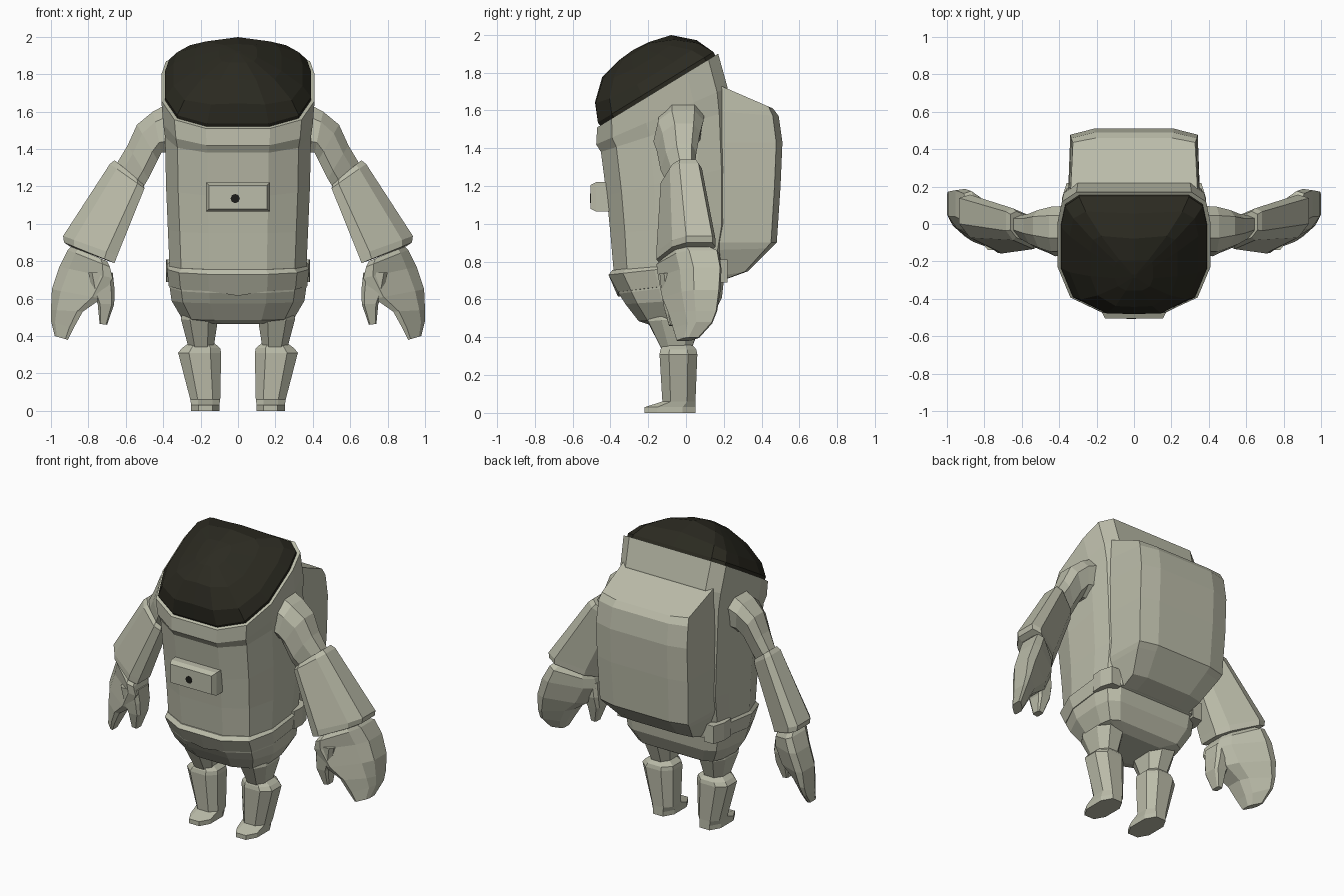
import bpy, bmesh
from mathutils import Vector


def material(name, rgb):
    m = bpy.data.materials.new(name)
    m.diffuse_color = (*rgb, 1)
    return m


SUIT = material("suit_grey_green", (0.50, 0.505, 0.40))
GLASS = material("dark_visor", (0.024, 0.023, 0.015))
BLACK = material("button_black", (0.012, 0.012, 0.01))


def loft(name, rings, mat):
    """Skin a stack of equal-length point rings and cap both ends."""
    bm = bmesh.new()
    vr = [[bm.verts.new(p) for p in r] for r in rings]
    n = len(vr[0])
    for a, b in zip(vr, vr[1:]):
        for i in range(n):
            j = (i + 1) % n
            bm.faces.new((a[i], a[j], b[j], b[i]))
    bm.faces.new(vr[0])
    bm.faces.new(vr[-1])
    bmesh.ops.recalc_face_normals(bm, faces=bm.faces)
    me = bpy.data.meshes.new(name)
    bm.to_mesh(me)
    bm.free()
    me.materials.append(mat)
    ob = bpy.data.objects.new(name, me)
    bpy.context.collection.objects.link(ob)
    return ob


def hull_ring(half, yf, zf, yb, zb, w):
    """Symmetric ring tilted from front (yf, zf) to back (yb, zb)."""
    full = half + [(-u, v) for u, v in reversed(half) if u]
    return [Vector((u * w, yf + (yb - yf) * v, zf + (zb - zf) * v)) for u, v in full]


def limb_ring(c, x0, z0, x1, z1, y0, y1, skew=0):
    """Chamfered ring spanning inner to outer point and y0 to y1."""
    d = 1 - c
    shape = [(c, 0), (d, 0), (1, c), (1, d), (d, 1), (c, 1), (0, d), (0, c)]
    return [Vector((x0 + (x1 - x0) * u, y0 + (y1 - y0) * v + skew * (u - .5),
                    z0 + (z1 - z0) * u)) for u, v in shape]


def both_sides(name, rings, mat=SUIT):
    loft(name + "_right", rings, mat)
    loft(name + "_left", [[Vector((-p[0], p[1], p[2])) for p in r] for r in rings], mat)


def limb(name, rows, chamfer=.25):
    both_sides(name, [limb_ring(chamfer, *r) for r in rows])


# Torso with tilted collar
BODY = [(.42, .0), (.83, .12), (1, .38), (1, .74), (.94, .92), (.75, 1)]
RIM = (-.47, 1.51, .17, 1.90, .41)
loft("torso", [hull_ring(BODY, *r) for r in [
    RIM,
    (-.475, 1.42, .22, 1.72, .40),
    (-.45, 1.38, .23, 1.60, .39),
    (-.42, 1.15, .24, 1.30, .385),
    (-.40, .95, .24, 1.00, .375),
    (-.38, .72, .20, .79, .365),
    (-.355, .63, .20, .70, .365),
    (-.32, .575, .19, .61, .355),
    (-.25, .485, .14, .51, .30),
    (-.19, .465, .08, .475, .18)]], SUIT)

# Domed visor rising off the collar plane, falling away to the sides
centre = Vector((0, -.15, 1.705))
normal = Vector((0, -.39, .64)).normalized()
outline = hull_ring([(0, 0)] + BODY + [(0, 1)], *RIM)
dome = []
for s, h, drop in [(.95, -.02, 0), (.955, .02, 0), (.84, .12, .3),
                   (.57, .213, .9), (.25, .243, 1), (.03, .25, 0)]:
    ring = [centre + (p - centre) * s for p in outline]
    dome.append([p + normal * (h - drop * p.x ** 2) for p in ring])
loft("visor", dome, GLASS)

# Belt, its lower edge dipping at the front centre
belt = [hull_ring([(0, 0)] + BODY, *r) for r in [
    (-.39, .755, .21, .815, .36), (-.41, .73, .225, .80, .38),
    (-.36, .64, .215, .71, .37), (-.33, .64, .19, .70, .35)]]
for ring in belt[2:]:
    ring[0].z -= .025
loft("belt", belt, SUIT)


def tab_ring(z):
    return [(.30, .06, z), (.38, .06, z), (.385, .14, z), (.36, .22, z), (.29, .22, z)]


both_sides("belt_tab", [tab_ring(.69), tab_ring(.81)])

# Backpack
PACK = [(1, 0), (.96, .92), (.6, 1)]
loft("backpack", [hull_ring(PACK, *r) for r in [
    (.16, 1.74, .46, 1.61, .34), (.10, 1.60, .49, 1.57, .35),
    (.10, 1.43, .51, 1.43, .355), (.10, 1.20, .50, 1.20, .355),
    (.10, .90, .48, .90, .345), (.10, .86, .45, .87, .335),
    (.10, .71, .33, .75, .28), (.10, .69, .22, .71, .27)]], SUIT)


# Chest control box and its button
def rect(y, w, z0, z1):
    return [(-w, y, z0), (w, y, z0), (w, y, z1), (-w, y, z1)]


loft("chest_box", [rect(-.39, .17, 1.065, 1.22), rect(-.475, .17, 1.065, 1.22),
                   rect(-.505, .155, 1.08, 1.205)], SUIT)
bpy.ops.mesh.primitive_cylinder_add(vertices=8, radius=.025, depth=.008,
                                    location=(-.015, -.503, 1.135), rotation=(1.5708, 0, 0))
bpy.context.object.name = "chest_button"
bpy.context.object.data.materials.append(BLACK)

# Arms, each turned so the outer edge sits further back
limb("upper_arm", [
    (.34, 1.38, .36, 1.65, -.15, .09, .03),
    (.41, 1.38, .455, 1.60, -.16, .08, .05),
    (.43, 1.34, .54, 1.53, -.14, .06, .06),
    (.48, 1.24, .59, 1.42, -.12, .04, .06),
    (.51, 1.19, .65, 1.32, -.09, .03, .06)])
limb("forearm", [
    (.51, 1.22, .66, 1.34, -.09, .05, .06),
    (.50, 1.19, .685, 1.32, -.11, .06, .08),
    (.645, .83, .935, .935, -.115, .115, .14),
    (.66, .79, .93, .90, -.115, .115, .14),
    (.69, .80, .90, .88, -.09, .09, .11)], .2)
limb("hand", [
    (.70, .80, .89, .88, -.09, .10, .11),
    (.685, .77, .91, .86, -.105, .125, .16),
    (.67, .71, .955, .77, -.09, .13, .18),
    (.73, .60, .995, .65, -.075, .13, .16),
    (.83, .53, 1.0, .54, -.05, .12, .14),
    (.88, .44, 1.0, .48, -.03, .10, .12),
    (.91, .38, .98, .40, -.03, .05, .06)], .18)
limb("thumb", [
    (.67, .74, .80, .74, -.14, .02),
    (.66, .65, .78, .64, -.13, .02),
    (.662, .57, .75, .57, -.12, .0),
    (.70, .46, .74, .465, -.09, -.03)], .15)

# Legs and boots
limb("thigh", [
    (.12, .55, .29, .55, -.20, .09),
    (.11, .47, .305, .49, -.20, .08),
    (.13, .34, .265, .34, -.13, .03)])
limb("boot", [
    (.13, .365, .26, .365, -.12, .03),
    (.095, .335, .30, .335, -.135, .055),
    (.09, .31, .32, .31, -.14, .06),
    (.095, .06, .255, .06, -.125, .05),
    (.10, .03, .25, .03, -.22, .05),
    (.10, 0, .25, 0, -.22, .05)])
